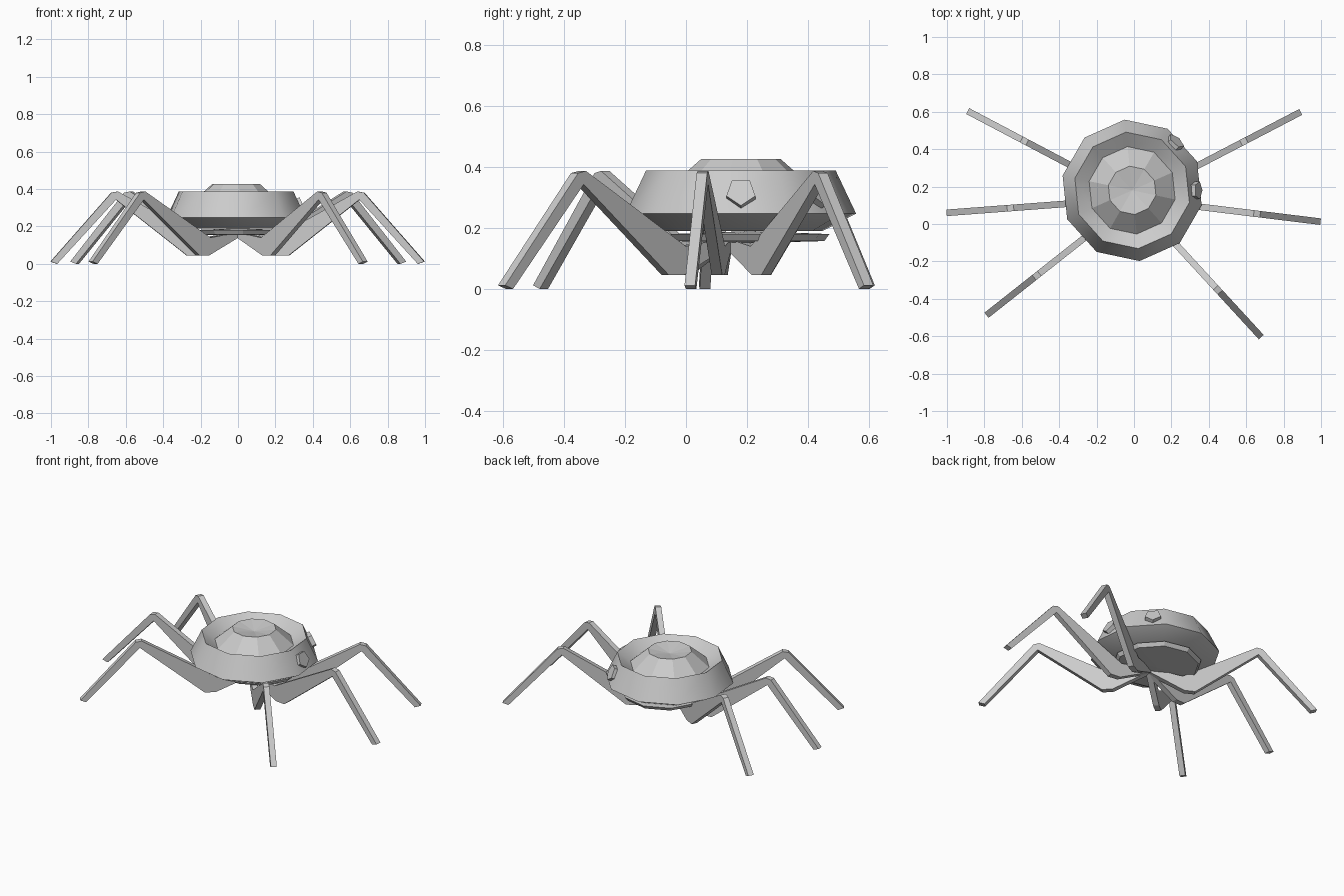
import bpy, bmesh
from math import radians, sin, cos
from mathutils import Vector, Matrix

cube = bpy.data.objects.get("Cube")
if cube:
    bpy.data.objects.remove(cube)

grey = bpy.data.materials.new("plain_grey")
grey.use_nodes = True
colour = (0.6, 0.6, 0.6, 1)
grey.diffuse_color = colour
grey.node_tree.nodes["Principled BSDF"].inputs["Base Color"].default_value = colour

BODY = Vector((-0.01, 0.18, 0))
HUB = Vector((0, 0.135, 0))


def finish(name, bm, smooth=0):
    bmesh.ops.recalc_face_normals(bm, faces=bm.faces)
    mesh = bpy.data.meshes.new(name)
    bm.to_mesh(mesh)
    bm.free()
    mesh.materials.append(grey)
    obj = bpy.data.objects.new(name, mesh)
    bpy.context.collection.objects.link(obj)
    if smooth:
        bpy.ops.object.select_all(action='DESELECT')
        obj.select_set(True)
        bpy.context.view_layer.objects.active = obj
        bpy.ops.object.shade_smooth_by_angle(angle=radians(smooth))
    return obj


def lathe(name, profile, centre, smooth=0, sides=10, start=96):
    """Spin (radius, height) points; a radius of zero becomes a tip."""
    bm = bmesh.new()
    rings = []
    for r, z in profile:
        if r == 0:
            rings.append([bm.verts.new(centre + Vector((0, 0, z)))] * sides)
            continue
        angles = [radians(start + 360 * i / sides) for i in range(sides)]
        rings.append([bm.verts.new(centre + Vector((r * cos(a), r * sin(a), z)))
                      for a in angles])
    for low, high in zip(rings, rings[1:]):
        for i in range(sides):
            j = (i + 1) % sides
            corners = [low[i], low[j], high[j], high[i]]
            bm.faces.new(list(dict.fromkeys(corners)))
    return finish(name, bm, smooth)


# Body shell with a rolled-in rim, and the raised cap sitting in the well
lathe("body_shell", [(0, 0.19), (0.27, 0.19), (0.38, 0.247), (0.313, 0.388),
                     (0.235, 0.335)], BODY, smooth=33)
lathe("top_cap", [(0.235, 0.335), (0.13, 0.427), (0, 0.405)], BODY)

# Thin plate beneath the body
lathe("belly_plate", [(0, 0.15), (0.245, 0.157), (0.262, 0.18), (0, 0.19)],
      BODY + Vector((0.01, 0.03, 0)))

# Legs: one bent side profile, given thickness and turned around the hub
LEG = [(0, 0.17), (0.2, 0.14), (0.645, 0.387), (0.68, 0.38), (1.005, 0.012),
       (0.97, 0), (0.655, 0.343), (0.275, 0.045), (0.21, 0.045), (0, 0.145)]
LEG_ANGLES = {"back_left": 27.5, "middle_left": -7, "front_left": -47.4,
              "back_right": 152.2, "middle_right": 184.3, "front_right": 218.3}
for label, angle in LEG_ANGLES.items():
    bm = bmesh.new()
    side = bm.faces.new([bm.verts.new((d, -0.0175, z)) for d, z in LEG])
    grown = bmesh.ops.extrude_face_region(bm, geom=[side])["geom"]
    bmesh.ops.translate(bm, vec=(0, 0.035, 0),
                        verts=[v for v in grown if isinstance(v, bmesh.types.BMVert)])
    bm.transform(Matrix.Translation(HUB) @ Matrix.Rotation(radians(angle), 4, 'Z'))
    finish(label + "_leg", bm)

# Five-sided studs on the sloping wall, point downward
for label, angle in (("side_stud", 0), ("rear_stud", 48)):
    a = radians(angle)
    outward = Vector((cos(a), sin(a), 0.45)).normalized()
    place = BODY + Vector((0.335 * cos(a), 0.335 * sin(a), 0.31))
    bm = bmesh.new()
    bmesh.ops.create_cone(bm, cap_ends=True, segments=5, radius1=0.05,
                          radius2=0.05, depth=0.045)
    bm.transform(Matrix.Translation(place)
                 @ outward.to_track_quat('Z', 'Y').to_matrix().to_4x4()
                 @ Matrix.Rotation(radians(180), 4, 'Z'))
    finish(label, bm)
